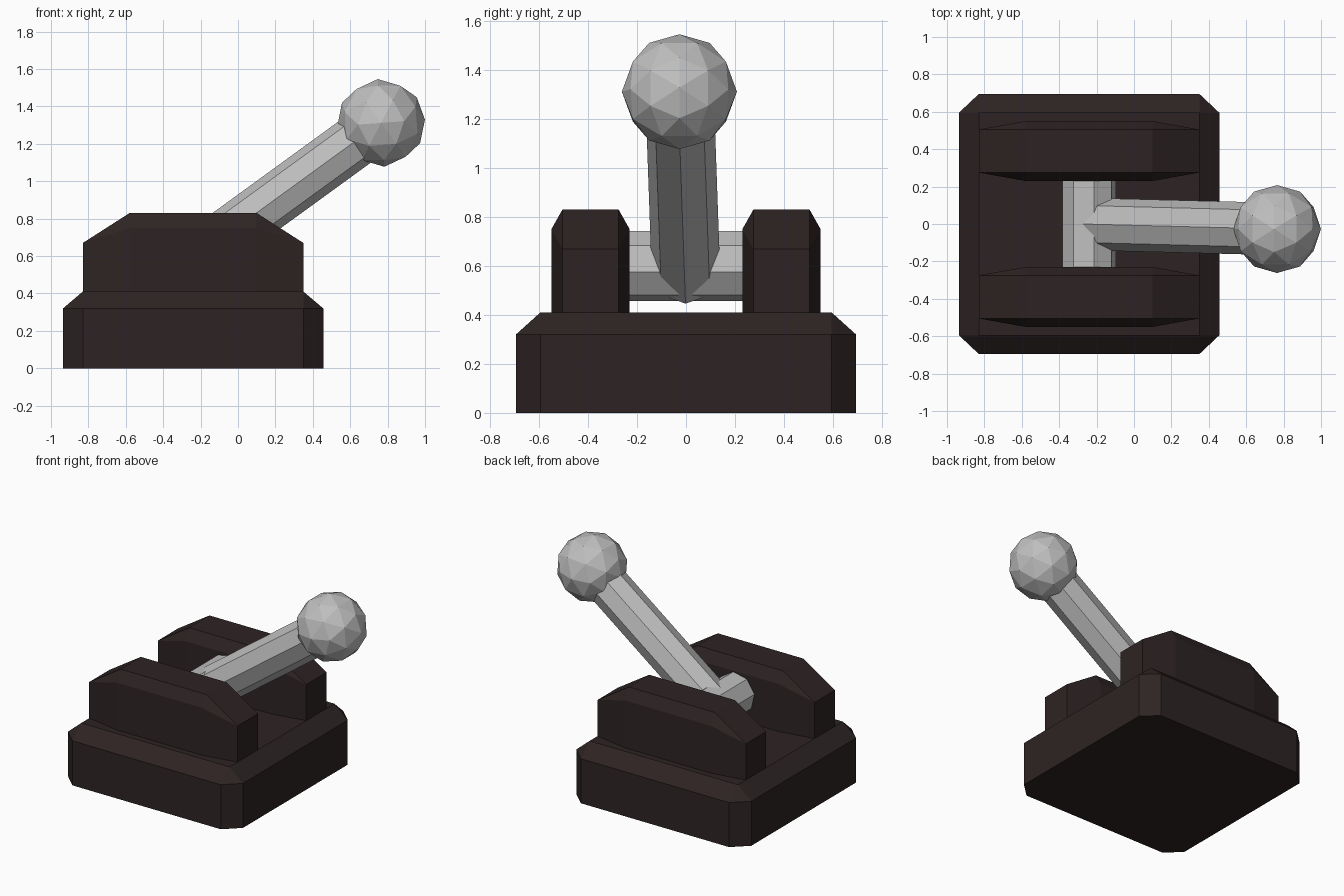
import bpy, bmesh, math
from mathutils import Vector

cube = bpy.data.objects.get("Cube")
if cube:
    bpy.data.objects.remove(cube, do_unlink=True)


def material(name, rgb):
    m = bpy.data.materials.new(name)
    m.use_nodes = True
    m.diffuse_color = (*rgb, 1)
    m.node_tree.nodes["Principled BSDF"].inputs["Base Color"].default_value = (*rgb, 1)
    return m


dark = material("dark brown", (0.027, 0.017, 0.017))
grey = material("light grey", (0.52, 0.52, 0.52))


def finish(name, bm, mat):
    bmesh.ops.recalc_face_normals(bm, faces=bm.faces)
    mesh = bpy.data.meshes.new(name)
    bm.to_mesh(mesh)
    bm.free()
    mesh.materials.append(mat)
    obj = bpy.data.objects.new(name, mesh)
    bpy.context.collection.objects.link(obj)
    return obj


def solid(name, points, mat):
    """Convex chamfered block through the given corner points."""
    bm = bmesh.new()
    verts = [bm.verts.new(p) for p in points]
    bmesh.ops.convex_hull(bm, input=verts)
    bmesh.ops.dissolve_limit(bm, angle_limit=math.radians(1),
                             verts=bm.verts[:], edges=bm.edges[:])
    return finish(name, bm, mat)


def corners(cx, cy, hx, hy, z):
    return [(cx + sx * hx, cy + sy * hy, z) for sx in (-1, 1) for sy in (-1, 1)]


def rod(name, start, end, radius, up, turn, mat):
    """Eight-sided rod; turn rotates its edges away from the up direction."""
    start, end = Vector(start), Vector(end)
    axis = (end - start).normalized()
    side = axis.cross(Vector(up)).normalized()
    top = side.cross(axis)
    pts = []
    for i in range(8):
        a = math.radians(turn + i * 45)
        offset = (top * math.cos(a) + side * math.sin(a)) * radius
        pts += [start + offset, end + offset]
    return solid(name, pts, mat)


# Base: upright chamfered corners and a sloped rim
mid = -0.24
base = corners(mid, 0, 0.59, 0.595, 0.41)
for z in (0, 0.32):
    base += corners(mid, 0, 0.696, 0.595, z) + corners(mid, 0, 0.59, 0.695, z)
solid("base", base, dark)

# Two chamfered cheeks that hold the pivot
for name, cy in (("front_cheek", -0.39), ("back_cheek", 0.39)):
    pts = corners(mid, cy, 0.34, 0.115, 0.83)
    for z_end, z_side in ((0.4, 0.4), (0.67, 0.75)):
        pts += corners(mid, cy, 0.59, 0.115, z_end)
        pts += corners(mid, cy, 0.34, 0.16, z_side)
    solid(name, pts, dark)

# Pivot bar and tilted lever
rod("pivot", (mid, -0.27, 0.6), (mid, 0.27, 0.6), 0.145, (0, 0, 1), 10, grey)
rod("lever", (-0.27, 0, 0.56), (0.7, -0.025, 1.265), 0.14, (0, 0, 1), 0, grey)

# Faceted ball handle, aligned with the lever
bm = bmesh.new()
bmesh.ops.create_icosphere(bm, subdivisions=2, radius=0.235)
knob = finish("knob", bm, grey)
knob.location = (0.765, -0.027, 1.312)
knob.rotation_euler = (0, math.radians(54), 0)
